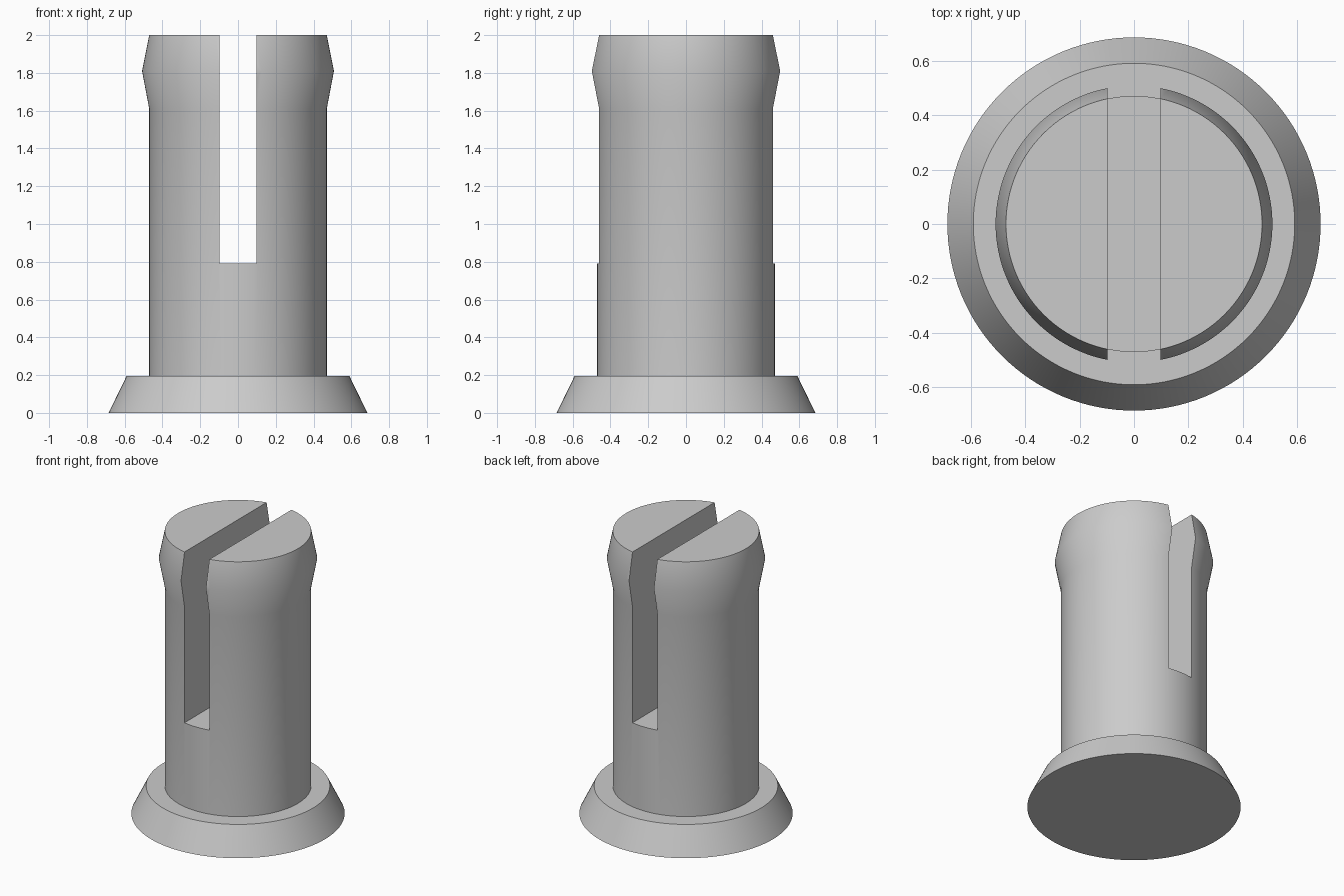
import bpy
import bmesh
from math import radians
from mathutils import Matrix, Vector

if "Cube" in bpy.data.objects:
    bpy.data.objects.remove(bpy.data.objects["Cube"], do_unlink=True)

SEGMENTS = 128

grey = bpy.data.materials.new("light grey")
grey.use_nodes = True
colour = (0.6, 0.6, 0.6, 1)
grey.diffuse_color = colour
grey.node_tree.nodes["Principled BSDF"].inputs["Base Color"].default_value = colour


def make_object(name, bm):
    bmesh.ops.recalc_face_normals(bm, faces=bm.faces)
    mesh = bpy.data.meshes.new(name)
    bm.to_mesh(mesh)
    bm.free()
    mesh.materials.append(grey)
    obj = bpy.data.objects.new(name, mesh)
    bpy.context.collection.objects.link(obj)
    return obj


def lathe(name, profile):
    """Turn a (radius, height) outline about z, closed at both ends."""
    bm = bmesh.new()
    points = [(0, profile[0][1])] + profile + [(0, profile[-1][1])]
    verts = [bm.verts.new((r, 0, z)) for r, z in points]
    edges = [bm.edges.new(pair) for pair in zip(verts, verts[1:])]
    bmesh.ops.spin(bm, geom=verts + edges, cent=(0, 0, 0), axis=(0, 0, 1),
                   angle=radians(360), steps=SEGMENTS)
    bmesh.ops.remove_doubles(bm, verts=bm.verts, dist=0.0001)
    bmesh.ops.dissolve_limit(bm, angle_limit=radians(0.1),
                             verts=[v for v in bm.verts if v.co.xy.length < 0.001],
                             edges=[e for e in bm.edges
                                    if any(v.co.xy.length < 0.001 for v in e.verts)])
    return make_object(name, bm)


# Flared foot, shaft and swollen snap head in one turned solid
pin = lathe("slotted_pin", [(0.685, 0), (0.59, 0.195), (0.47, 0.195),
                            (0.47, 1.61), (0.508, 1.81), (0.47, 2)])

# Slot cut through the head and most of the shaft, front to back
bm = bmesh.new()
bmesh.ops.create_cube(bm, size=1, matrix=Matrix.LocRotScale(
    Vector((0, 0, 1.49)), None, Vector((0.195, 2, 1.4))))
cutter = make_object("slot_cutter", bm)
cutter.hide_render = True

slot = pin.modifiers.new("slot", 'BOOLEAN')
slot.operation = 'DIFFERENCE'
slot.solver = 'EXACT'
slot.object = cutter

bpy.ops.object.select_all(action='DESELECT')
pin.select_set(True)
bpy.context.view_layer.objects.active = pin
bpy.ops.object.modifier_apply(modifier=slot.name)
bpy.data.objects.remove(cutter, do_unlink=True)
bpy.ops.object.shade_smooth_by_angle(angle=radians(30))
